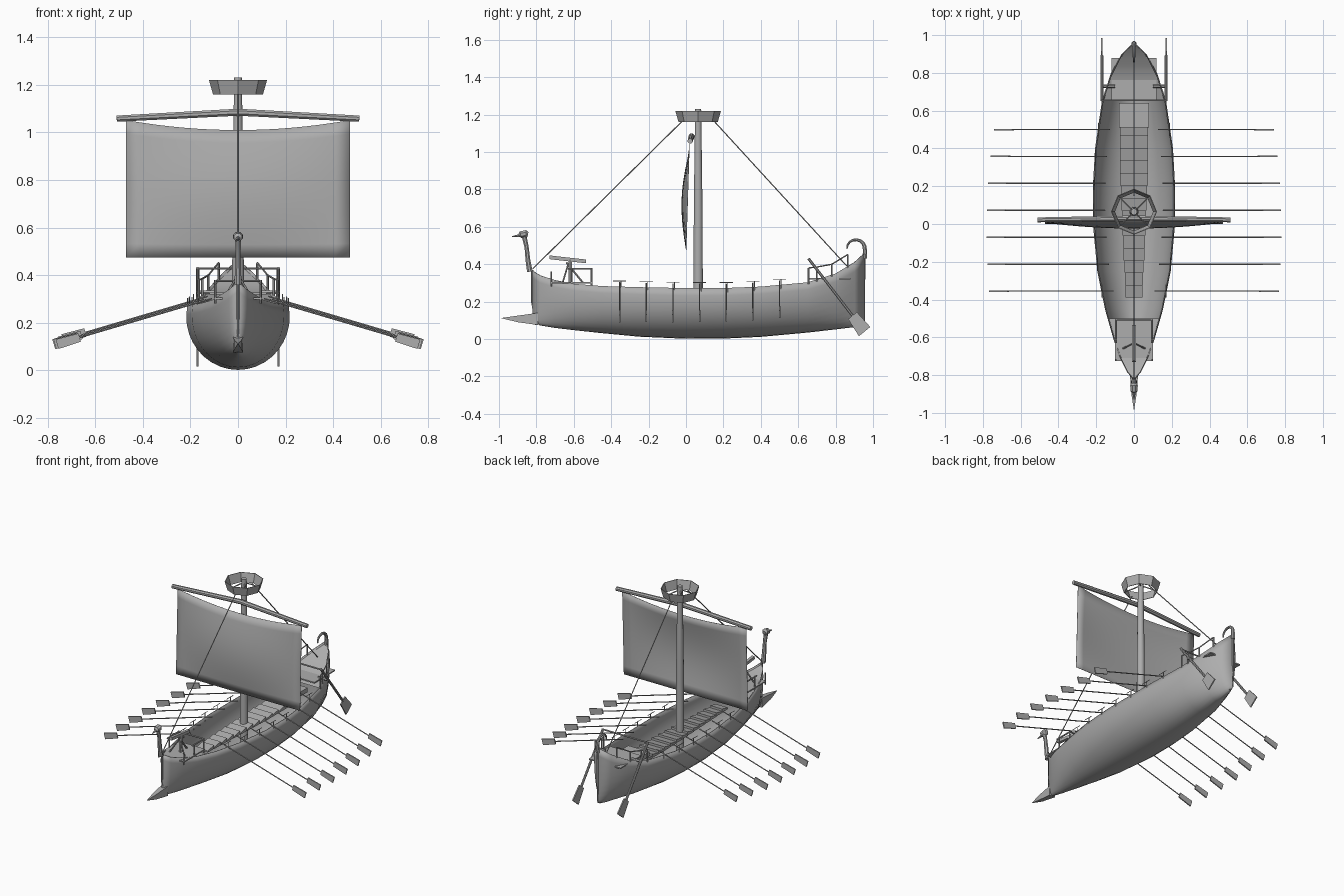
import bpy, bmesh, math
from mathutils import Vector

if "Cube" in bpy.data.objects:
    bpy.data.objects.remove(bpy.data.objects["Cube"])

grey = bpy.data.materials.new("weathered grey")
grey.diffuse_color = (0.42, 0.42, 0.42, 1)
grey.use_nodes = True
grey.node_tree.nodes["Principled BSDF"].inputs["Base Color"].default_value = grey.diffuse_color


def make(name, verts, faces, smooth=False):
    me = bpy.data.meshes.new(name)
    me.from_pydata(verts, [], faces)
    bm = bmesh.new()
    bm.from_mesh(me)
    bmesh.ops.recalc_face_normals(bm, faces=bm.faces)
    bm.to_mesh(me)
    bm.free()
    me.materials.append(grey)
    ob = bpy.data.objects.new(name, me)
    bpy.context.collection.objects.link(ob)
    if smooth:
        bpy.ops.object.select_all(action='DESELECT')
        ob.select_set(True)
        bpy.context.view_layer.objects.active = ob
        bpy.ops.object.shade_smooth_by_angle(angle=math.radians(40))
    return ob


def box(name, lo, hi):
    v = [(x, y, z) for x in (lo[0], hi[0]) for y in (lo[1], hi[1]) for z in (lo[2], hi[2])]
    return make(name, v, [(0, 1, 3, 2), (4, 6, 7, 5), (0, 4, 5, 1), (2, 3, 7, 6), (0, 2, 6, 4), (1, 5, 7, 3)])


def tube(name, path, radii, n=8, smooth=True):
    """Round bar through the path points, one radius per point."""
    pts = [Vector(p) for p in path]
    if not isinstance(radii, (list, tuple)):
        radii = [radii] * len(pts)
    v, f = [], []
    for i, p in enumerate(pts):
        d = (pts[min(i + 1, len(pts) - 1)] - pts[max(i - 1, 0)]).normalized()
        a = d.cross(Vector((1, 0, 0)) if abs(d.x) < 0.8 else Vector((0, 1, 0))).normalized()
        b = d.cross(a)
        for k in range(n):
            t = 2 * math.pi * (k + 0.5) / n
            v.append(p + (a * math.cos(t) + b * math.sin(t)) * radii[i])
    for i in range(len(pts) - 1):
        for k in range(n):
            j = (k + 1) % n
            f.append((i * n + k, i * n + j, i * n + n + j, i * n + n + k))
    f += [tuple(range(n)), tuple(range(len(v) - n, len(v)))]
    return make(name, v, f, smooth)


def blade(name, a, b, side, w0, w1, normal, t=0.004):
    """Flat oar blade between a and b, widening from w0 to w1."""
    a, b, s, nn = Vector(a), Vector(b), Vector(side).normalized(), Vector(normal) * t
    v = [p + s * w * k + nn * m for p, w in ((a, w0), (b, w1)) for k in (-1, 1) for m in (-1, 1)]
    return make(name, v, [(0, 1, 3, 2), (4, 6, 7, 5), (0, 4, 5, 1), (2, 3, 7, 6), (0, 2, 6, 4), (1, 5, 7, 3)])


# hull stations: y, half width, keel height, rim height
ST = [(-0.82, 0.006, 0.10, 0.365), (-0.78, 0.036, 0.075, 0.34), (-0.70, 0.075, 0.062, 0.315),
      (-0.60, 0.108, 0.05, 0.295), (-0.45, 0.15, 0.034, 0.283), (-0.25, 0.19, 0.015, 0.277),
      (0, 0.213, 0.004, 0.272), (0.2, 0.213, 0.005, 0.272), (0.4, 0.202, 0.014, 0.28),
      (0.65, 0.166, 0.037, 0.303), (0.8, 0.118, 0.054, 0.35), (0.9, 0.062, 0.066, 0.41),
      (0.955, 0.006, 0.085, 0.46)]


def station(y):
    for a, b in zip(ST, ST[1:]):
        if y <= b[0]:
            t = (y - a[0]) / (b[0] - a[0])
            return [a[i] + (b[i] - a[i]) * t for i in (1, 2, 3)]
    return ST[-1][1:]


# hull: elliptical sections with a slight tumblehome at the rim
M = 20
hv, hf = [], []
for y, w, k, r in ST:
    for i in range(M + 1):
        t = math.radians(-102 + 204 * i / M)
        h = (r - k) / (1 - math.cos(math.radians(102)))
        hv.append((w * math.sin(t) * 1.01, y, k + h * (1 - math.cos(t))))
for s in range(len(ST) - 1):
    for i in range(M):
        a = s * (M + 1) + i
        hf.append((a, a + 1, a + M + 2, a + M + 1))
hull = make("hull", hv, hf, True)
mod = hull.modifiers.new("shell", 'SOLIDIFY')
mod.thickness = 0.005
mod.offset = 0


def sloping_deck(name, y0, y1, n=8):
    """Thin cover just under the rim, following the hull outline."""
    v, f = [], []
    for i in range(n + 1):
        y = y0 + (y1 - y0) * i / n
        w, k, r = station(y)
        v += [(-w * 0.97, y, r - 0.012), (w * 0.97, y, r - 0.012)]
    for i in range(n):
        f.append((2 * i, 2 * i + 1, 2 * i + 3, 2 * i + 2))
    return make(name, v, f, True)


sloping_deck("bow_cover", -0.815, -0.50)
sloping_deck("stern_cover", 0.66, 0.95)

# stem and stern posts
tube("stem_post", [(0, -0.80, 0.075), (0, -0.822, 0.2), (0, -0.822, 0.37)], 0.007)
tube("stern_post", [(0, 0.93, 0.075), (0, 0.951, 0.2), (0, 0.953, 0.46)], 0.007)

# overlapping walkway planks down the middle
for i in range(14):
    y = -0.39 + i * 0.066
    w = 0.045 + 0.028 * min(1, i / 9)
    make("walkway_plank", [(-w, y, 0.235), (w, y, 0.235), (w, y + 0.066, 0.25), (-w, y + 0.066, 0.25),
                           (-w, y, 0.225), (w, y, 0.225), (w, y + 0.066, 0.225), (-w, y + 0.066, 0.225)],
         [(0, 1, 2, 3), (4, 5, 6, 7), (0, 1, 5, 4), (1, 2, 6, 5), (2, 3, 7, 6), (3, 0, 4, 7)])

# raised decks and the step to the aft deck
box("fore_deck", (-0.10, -0.725, 0.298), (0.10, -0.50, 0.306))
box("aft_deck", (-0.12, 0.655, 0.318), (0.12, 0.88, 0.326))
box("aft_step", (-0.08, 0.51, 0.255), (0.08, 0.64, 0.285))

# mast, masthead basket, yard and stays
MY = 0.065
tube("mast", [(0, MY, 0.02), (0, MY, 0.7), (0, MY, 1.23)], [0.027, 0.024, 0.017], 12)
bv, bf = [], []
for r, z in ((0.105, 1.16), (0.122, 1.22), (0.118, 1.22), (0.101, 1.16)):
    for k in range(8):
        t = math.pi * k / 4
        bv.append((r * math.cos(t), MY + r * math.sin(t), z))
for q in range(4):
    for k in range(8):
        j, p = (k + 1) % 8, (q + 1) % 4
        bf.append((q * 8 + k, q * 8 + j, p * 8 + j, p * 8 + k))
make("masthead_basket", bv, bf)
for k in range(4):
    t = math.pi * (k + 0.5) / 2
    tube("basket_spoke", [(0, MY, 1.205), (0.096 * math.cos(t), MY + 0.096 * math.sin(t), 1.165)], 0.004, 6)
tube("fore_stay", [(0, -0.02, 1.165), (0, -0.82, 0.375)], 0.0035, 6)
tube("back_stay", [(0, 0.15, 1.165), (0, 0.86, 0.39)], 0.0035, 6)
for s in (-1, 1):
    tube("yard_half", [(0, 0.03, 1.085), (s * 0.51, 0.022, 1.058)], [0.016, 0.014])

# sail: thin sheet with straight sides, bellied forward, with a sagging head
NX, NZ = 16, 10
sv, sf = [], []
for j in range(NZ + 1):
    for i in range(NX + 1):
        u, h = -1 + 2 * i / NX, j / NZ
        top = 1.01 + 0.042 * u * u
        belly = 0.033 * math.sin(math.pi * h) * (1 - u * u)
        sv.append((0.47 * u, 0.018 * h - belly, 0.475 + (top - 0.475) * h))
for j in range(NZ):
    for i in range(NX):
        a = j * (NX + 1) + i
        sf.append((a, a + 1, a + NX + 2, a + NX + 1))
sail = make("sail", sv, sf, True)
mod = sail.modifiers.new("cloth", 'SOLIDIFY')
mod.thickness = 0.002

# ram at the waterline
make("ram", [(-0.022, -0.79, 0.075), (0.022, -0.79, 0.075), (0.022, -0.79, 0.14), (-0.022, -0.79, 0.14),
             (-0.014, -0.90, 0.09), (0.014, -0.90, 0.09), (0.014, -0.90, 0.125), (-0.014, -0.90, 0.125),
             (0, -0.99, 0.112)],
     [(0, 1, 2, 3), (0, 1, 5, 4), (1, 2, 6, 5), (2, 3, 7, 6), (3, 0, 4, 7),
      (4, 5, 8), (5, 6, 8), (6, 7, 8), (7, 4, 8)])

# beaked figurehead and curled stern ornament
tube("figurehead_neck", [(0, -0.835, 0.36), (0, -0.845, 0.42), (0, -0.852, 0.49), (0, -0.865, 0.55)],
     [0.016, 0.014, 0.012, 0.014])
tube("figurehead_head", [(0, -0.845, 0.56), (0, -0.855, 0.562), (0, -0.885, 0.558), (0, -0.893, 0.555)],
     [0.014, 0.022, 0.019, 0.008])
tube("figurehead_beak", [(0, -0.88, 0.555), (0, -0.93, 0.548)], [0.011, 0.002], 6)
curl = [(0, 0.955, 0.43), (0, 0.957, 0.47)]
for i in range(8):
    t = math.radians(10 + i * 25)
    curl.append((0, 0.908 + 0.047 * math.cos(t), 0.488 + 0.043 * math.sin(t)))
tube("stern_curl", curl, [0.013 - 0.0009 * i for i in range(10)])

# bolt thrower on the fore deck
tube("thrower_beam", [(0, -0.73, 0.437), (0, -0.535, 0.415)], 0.014, 4, False)
tube("thrower_stand", [(0, -0.62, 0.30), (0, -0.62, 0.425)], 0.011, 6)
tube("thrower_brace", [(0, -0.55, 0.30), (0, -0.64, 0.41)], 0.006, 6)

for s in (-1, 1):
    tube("thrower_leg", [(s * 0.06, -0.66, 0.30), (0, -0.63, 0.40)], 0.005, 6)
    # fore deck railing
    for y, z in ((-0.72, 0.36), (-0.61, 0.38), (-0.505, 0.38)):
        tube("fore_rail_post", [(s * 0.095, y, 0.28), (s * 0.095, y, z)], 0.005, 6)
    tube("fore_rail", [(s * 0.095, -0.63, 0.375), (s * 0.095, -0.505, 0.375)], 0.005, 6)
    # aft railing along the rim
    rail = []
    for y, z in ((0.655, 0.38), (0.70, 0.385), (0.78, 0.40), (0.865, 0.452)):
        w, k, r = station(y)
        rail.append((s * w, y, z))
        tube("aft_rail_post", [(s * w, y, r - 0.01), rail[-1]], 0.005, 6)
    tube("aft_rail", rail, 0.004, 6)
    tube("steering_mount", [(s * 0.10, 0.73, 0.328), (s * 0.175, 0.73, 0.328)], 0.009, 6)
    # steering oars hung on the quarters
    A, B, C = (s * 0.17, 0.655, 0.43), (s * 0.17, 0.89, 0.125), (s * 0.17, 0.955, 0.04)
    tube("steering_shaft", [A, B], 0.008)
    blade("steering_blade", B, C, (0, 0.77, 0.63), 0.03, 0.039, (1, 0, 0))
    # rowing oars with tholes on the rim
    for i in range(7):
        y = -0.355 + i * 0.1425
        w, k, r = station(y)
        end = 0.70 + 0.075 * math.sin(math.pi * (0.95 - i * 0.145) * 0.62 + 0.35)
        x0, slope = w - 0.06, -0.295
        zr = r + 0.004
        P = lambda x: (s * x, y, zr + (x - w) * slope)
        tube("oar_shaft", [P(x0), P(end - 0.08)], 0.0035, 6)
        blade("oar_blade", P(end - 0.095), P(end), (s * 0.28, 0, 0.96), 0.018, 0.021, (0, 1, 0))
        tube("oar_thole", [(s * w, y + 0.008, r - 0.03), (s * w, y + 0.008, r + 0.031)], 0.0025, 6)
        tube("thole_bar", [(s * w, y - 0.035, r + 0.03), (s * w, y + 0.035, r + 0.03)], 0.002, 6)

# crossbars
tube("steering_crossbar", [(-0.17, 0.655, 0.427), (0.17, 0.655, 0.427)], 0.005, 6)
tube("fore_crossbar", [(-0.095, -0.505, 0.375), (0.095, -0.505, 0.375)], 0.005, 6)
